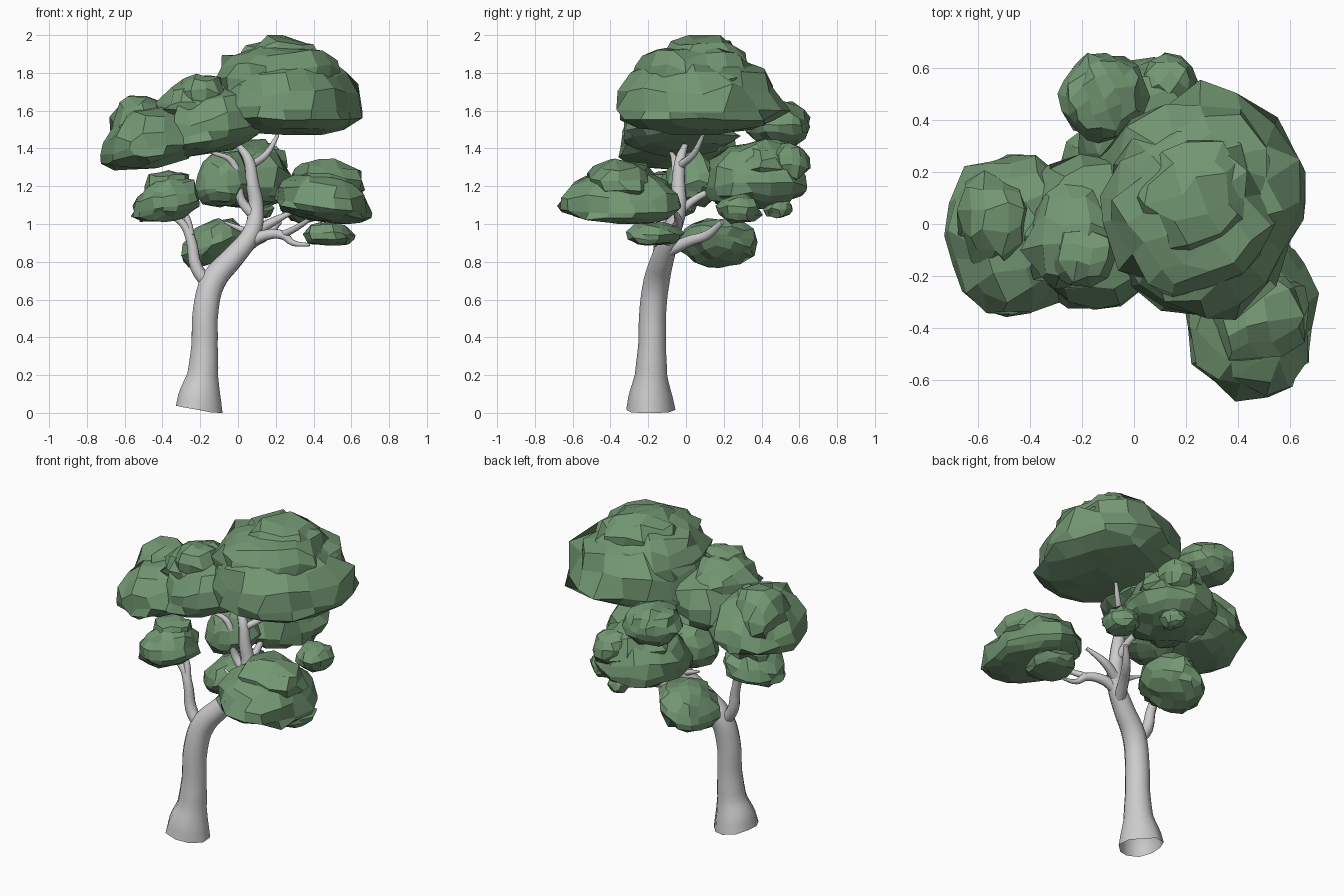
import bpy, bmesh, math, random
from mathutils import Vector

if "Cube" in bpy.data.objects:
    bpy.data.objects.remove(bpy.data.objects["Cube"], do_unlink=True)


def make_material(name, colour):
    mat = bpy.data.materials.new(name)
    mat.use_nodes = True
    mat.diffuse_color = colour
    mat.node_tree.nodes["Principled BSDF"].inputs["Base Color"].default_value = colour
    return mat


leaf_green = make_material("leaf green", (0.17, 0.31, 0.17, 1))
bark_grey = make_material("bark grey", (0.61, 0.6, 0.6, 1))


def add_lobe(bm, rng, centre, radii, up, down, tilt, cuts):
    """One faceted dome: a rounded cube, squashed below its widest ring."""
    lobe = bmesh.new()
    bmesh.ops.create_cube(lobe, size=2)
    bmesh.ops.subdivide_edges(lobe, edges=lobe.edges[:], cuts=cuts, use_grid_fill=True)
    spin = rng.uniform(0, math.pi / 2)
    copies = {}
    for v in lobe.verts:
        p = Vector([math.tan(c * math.pi / 4) for c in v.co]).normalized()
        p += Vector([rng.uniform(-1, 1) for _ in range(3)]) * 0.27 / cuts
        p *= rng.uniform(0.97, 1.07)
        # Full shoulders above, flat underside below
        x = p.x * math.cos(spin) - p.y * math.sin(spin)
        y = p.x * math.sin(spin) + p.y * math.cos(spin)
        z = max(-1, min(1, p.z)) * (up if p.z > 0 else down)
        z += tilt * x * radii[0]
        place = Vector((x * radii[0], y * radii[1], z)) + Vector(centre)
        copies[v] = bm.verts.new(place)
    for f in lobe.faces:
        bm.faces.new([copies[v] for v in f.verts])
    lobe.free()


def foliage(name, seed, *lobes):
    """A leaf clump made of (centre, radii, up, down, tilt, cuts) lobes."""
    rng = random.Random(seed)
    bm = bmesh.new()
    for lobe in lobes:
        add_lobe(bm, rng, *lobe)
    mesh = bpy.data.meshes.new(name)
    bm.to_mesh(mesh)
    bm.free()
    mesh.materials.append(leaf_green)
    obj = bpy.data.objects.new(name, mesh)
    bpy.context.collection.objects.link(obj)


def limb(name, points, capped=True):
    """A smooth tapering tube through (x, y, z, radius) points."""
    curve = bpy.data.curves.new(name, "CURVE")
    curve.dimensions = "3D"
    curve.bevel_depth = 1
    curve.bevel_resolution = 3
    curve.resolution_u = 4
    curve.use_fill_caps = capped
    spline = curve.splines.new("BEZIER")
    spline.bezier_points.add(len(points) - 1)
    for bp, (x, y, z, r) in zip(spline.bezier_points, points):
        bp.co = (x, y, z)
        bp.radius = r
        bp.handle_left_type = bp.handle_right_type = "AUTO"
    curve.materials.append(bark_grey)
    obj = bpy.data.objects.new(name, curve)
    bpy.context.collection.objects.link(obj)
    bpy.ops.object.select_all(action="DESELECT")
    obj.select_set(True)
    bpy.context.view_layer.objects.active = obj
    bpy.ops.object.convert(target="MESH")
    bpy.ops.object.shade_smooth_by_angle(angle=math.radians(60))
    return bpy.context.object


# Trunk with a flared, uneven open foot
trunk = limb("trunk", [
    (-0.21, -0.19, 0.015, 0.128), (-0.205, -0.19, 0.08, 0.118), (-0.187, -0.185, 0.2, 0.086),
    (-0.177, -0.18, 0.36, 0.073), (-0.17, -0.175, 0.55, 0.071), (-0.13, -0.155, 0.7, 0.069),
    (-0.02, -0.12, 0.83, 0.06), (0.07, -0.08, 0.95, 0.05), (0.095, -0.04, 1.08, 0.042),
    (0.075, -0.04, 1.22, 0.036), (0.055, -0.03, 1.34, 0.028), (-0.01, 0, 1.43, 0.014)], capped=False)
for v in trunk.data.vertices:
    flare = max(0, 1 - v.co.z / 0.2)
    dx, dy = v.co.x + 0.2, v.co.y + 0.19
    lobes = 1 + 0.08 * flare * math.sin(3 * math.atan2(dy, dx) + 2)
    v.co.x, v.co.y = -0.2 + dx * lobes, -0.19 + dy * lobes
    v.co.z = max(0, v.co.z - 0.12 * dx * flare)

# Branches
limb("lower_left_branch", [(-0.15, -0.16, 0.67, 0.035), (-0.22, -0.15, 0.77, 0.034),
                           (-0.25, -0.14, 0.92, 0.027), (-0.3, -0.13, 1.01, 0.02), (-0.4, -0.13, 1.06, 0.01)])
limb("lower_left_fork", [(-0.25, -0.14, 0.94, 0.022), (-0.27, -0.12, 1.03, 0.018), (-0.31, -0.11, 1.11, 0.01)])
limb("lower_right_branch", [(0.05, -0.09, 0.9, 0.035), (0.14, -0.1, 0.94, 0.03), (0.24, -0.14, 0.94, 0.024),
                            (0.29, -0.16, 0.9, 0.016), (0.38, -0.17, 0.89, 0.008)])
limb("lower_right_fork", [(0.23, -0.13, 0.94, 0.02), (0.31, -0.2, 0.98, 0.016), (0.4, -0.28, 1.04, 0.01)])
limb("middle_right_branch", [(0.09, -0.06, 0.96, 0.03), (0.18, -0.04, 1.01, 0.024), (0.3, -0.06, 1.07, 0.01)])
limb("back_branch", [(0.03, -0.09, 0.86, 0.034), (0.09, 0.02, 0.91, 0.03),
                     (0.15, 0.11, 0.94, 0.025), (0.22, 0.19, 1.01, 0.014)])
limb("inner_left_twig", [(0.07, -0.07, 0.95, 0.02), (0, -0.05, 0.98, 0.015), (-0.07, -0.03, 1.01, 0.006)])
limb("upper_left_branch", [(0.08, -0.05, 1.05, 0.03), (0.02, -0.05, 1.12, 0.025), (0, -0.06, 1.21, 0.022),
                           (-0.03, -0.06, 1.33, 0.018), (-0.14, -0.08, 1.38, 0.01)])
limb("upper_right_branch", [(0.07, -0.03, 1.31, 0.022), (0.15, 0.04, 1.37, 0.018), (0.21, 0.09, 1.47, 0.01)])
limb("upper_back_branch", [(0.09, -0.04, 1.06, 0.025), (0.09, 0.06, 1.14, 0.02), (0.06, 0.2, 1.2, 0.012)])

# High crown
foliage("main_crown", 3,
        ((0.26, 0.07, 1.6), (0.39, 0.43), 0.3, 0.13, 0, 3),
        ((0.22, 0.05, 1.76), (0.33, 0.33), 0.2, 0.2, 0, 3),
        ((0.22, 0.09, 1.85), (0.22, 0.22), 0.15, 0.14, 0, 2))

# Broad left canopy, with two crests
foliage("left_canopy", 8,
        ((-0.47, -0.05, 1.4), (0.25, 0.31), 0.22, 0.11, 0.15, 3),
        ((-0.53, 0.01, 1.5), (0.15, 0.19), 0.18, 0.12, 0, 2),
        ((-0.17, -0.03, 1.48), (0.3, 0.3), 0.24, 0.11, 0.15, 3),
        ((-0.23, -0.05, 1.62), (0.18, 0.21), 0.15, 0.12, 0, 2),
        ((-0.2, -0.12, 1.68), (0.13, 0.12), 0.12, 0.1, 0, 2))

# Front right clump and the little one under it
foliage("front_right_clump", 5,
        ((0.45, -0.35, 1.09), (0.26, 0.31), 0.2, 0.08, -0.15, 3),
        ((0.47, -0.34, 1.22), (0.2, 0.18), 0.13, 0.1, -0.1, 2))
foliage("low_right_clump", 2,
        ((0.48, -0.17, 0.93), (0.13, 0.15), 0.08, 0.045, 0, 2))

# Back clumps
foliage("back_clump", 11,
        ((0.04, 0.36, 1.2), (0.25, 0.27), 0.23, 0.12, 0, 3),
        ((0.06, 0.41, 1.32), (0.19, 0.19), 0.13, 0.14, 0, 2),
        ((0.13, 0.55, 1.33), (0.11, 0.1), 0.1, 0.11, 0, 2),
        ((0.12, 0.48, 1.09), (0.07, 0.08), 0.06, 0.06, 0, 2))
foliage("high_back_clump", 4,
        ((-0.12, 0.49, 1.52), (0.16, 0.175), 0.13, 0.11, 0, 3))
foliage("small_back_clump", 6,
        ((0.34, 0.28, 1.07), (0.1, 0.11), 0.09, 0.07, 0, 2))

# Inner and lower left clumps
foliage("inner_clump", 7,
        ((-0.07, 0.05, 1.2), (0.15, 0.16), 0.18, 0.11, 0.1, 3))
foliage("left_clump", 9,
        ((-0.38, -0.13, 1.09), (0.18, 0.17), 0.15, 0.08, 0.15, 3),
        ((-0.37, -0.11, 1.19), (0.12, 0.12), 0.1, 0.07, 0, 2))
foliage("low_back_clump", 12,
        ((-0.14, 0.17, 0.89), (0.16, 0.2), 0.13, 0.1, 0.35, 3))
